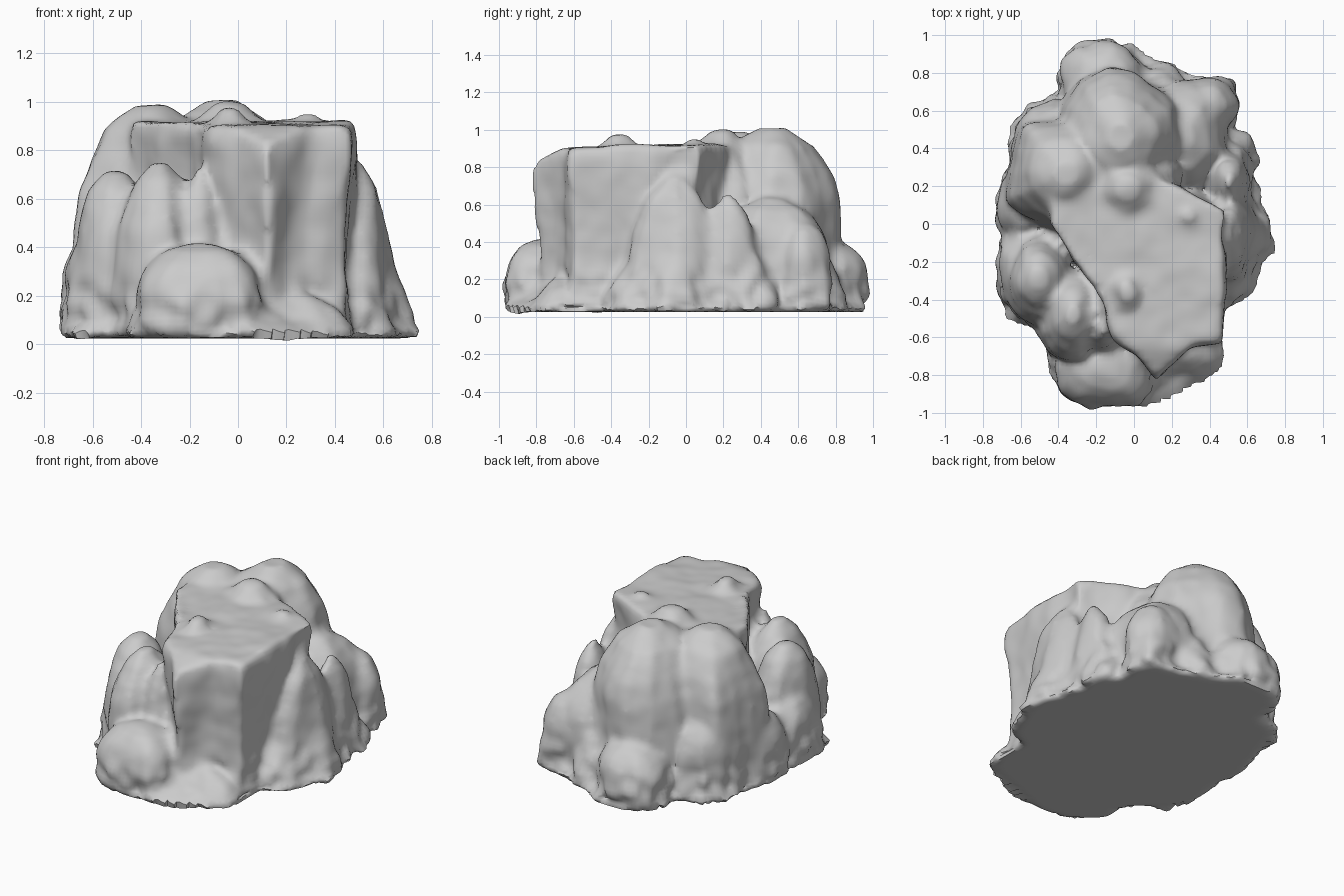
import bpy, bmesh, math
from mathutils import Vector, noise

cube = bpy.data.objects.get("Cube")
if cube:
    bpy.data.objects.remove(cube, do_unlink=True)

stone = bpy.data.materials.new("pale grey stone")
stone.use_nodes = True
GREY = (0.6, 0.6, 0.6, 1)
stone.diffuse_color = GREY
stone.node_tree.nodes["Principled BSDF"].inputs["Base Color"].default_value = GREY

# Side profiles: (share of height, share of radius)
DOME = [(0, 1), (.3, .88), (.6, .68), (.85, .42), (1, .12)]
TOWER = [(0, 1), (.4, .99), (.62, .95), (.76, .82), (.9, .58), (1, .2)]
BLOCK = [(0, .93), (.5, .95), (.93, 1), (1, .97)]
SKIRT = [(0, .97), (.3, 1), (1, .86)]
FLOOR = .025
parts = []


def loft(name, outline, centre, height, profile):
    """Stack scaled copies of an outline into a closed rock."""
    bm = bmesh.new()
    c = Vector(centre)
    rings = []
    for t, s in profile:
        ring = []
        for p in outline:
            q = c + (Vector(p) - c) * s
            ring.append(bm.verts.new((q.x, q.y, FLOOR + t * (height - FLOOR))))
        rings.append(ring)
    n = len(outline)
    for low, high in zip(rings, rings[1:]):
        for i in range(n):
            j = (i + 1) % n
            bm.faces.new((low[i], low[j], high[j], high[i]))
    bm.faces.new(rings[0][::-1])
    bm.faces.new(rings[-1])
    bmesh.ops.recalc_face_normals(bm, faces=bm.faces)
    me = bpy.data.meshes.new(name)
    bm.to_mesh(me)
    bm.free()
    ob = bpy.data.objects.new(name, me)
    bpy.context.collection.objects.link(ob)
    parts.append(ob)
    return ob


def lobe(name, x, y, rx, ry, height, profile=DOME):
    """Irregular angular buttress."""
    pts = []
    for i in range(14):
        a = math.tau * i / 14
        d = Vector((math.cos(a), math.sin(a), 0))
        k = 1 + .16 * noise.noise(d * 1.8 + Vector((x * 9, y * 9, 3)))
        pts.append((x + d.x * rx * k, y + d.y * ry * k))
    return loft(name, pts, (x, y), height, profile)


# Flared foot
foot = [(0, -.97), (-.28, -.96), (-.43, -.84), (-.45, -.64), (-.66, -.48), (-.74, -.27),
        (-.71, -.1), (-.75, .13), (-.68, .36), (-.6, .58), (-.41, .7), (-.38, .86), (-.2, .96),
        (-.03, .99), (.14, .87), (.27, .83), (.5, .76), (.56, .6), (.53, .46), (.64, .42), (.65, .2),
        (.75, .02), (.73, -.14), (.64, -.36), (.49, -.44), (.5, -.7), (.28, -.86)]
loft("foot", foot, (0, 0), .13, SKIRT)

# Flat-topped main block with a hollow front and a low overhanging corner
plateau = [(.12, -.83), (.29, -.66), (.46, -.63), (.47, -.3), (.49, .07), (.2, .21), (-.1, .4),
           (-.45, .2), (-.46, 0), (-.34, -.18), (-.21, -.33), (-.16, -.52), (-.05, -.66)]
block = loft("main_block", plateau, (.25, -.2), .92, BLOCK)
for v in block.data.vertices:
    if v.co.z > .8 and v.co.y < -.5:
        v.co.z -= .09 if v.co.y < -.7 else .02
lobe("block_crest", -.04, -.36, .17, .24, .98, TOWER)
lobe("block_rear_ridge", .29, .04, .16, .13, .95, TOWER)

# Rear summit and shoulders
lobe("rear_summit", -.07, .46, .34, .38, 1.01, TOWER)
lobe("left_summit", -.36, .27, .33, .32, .99, TOWER)
lobe("middle_summit", -.03, .18, .3, .28, 1, TOWER)
lobe("rear_gully_rock", .26, .47, .25, .3, .64, TOWER)

# Front buttresses
lobe("front_buttress", -.32, -.48, .19, .24, .75, TOWER)
lobe("front_inner_buttress", -.16, -.56, .15, .17, .72)
lobe("front_outer_buttress", -.5, -.29, .17, .25, .71, TOWER)
lobe("front_mound", -.15, -.76, .26, .22, .42, TOWER)
lobe("front_mound_spread", -.1, -.73, .36, .22, .3)
lobe("front_slope", .2, -.66, .32, .2, .22)

# Side buttresses and boulders
lobe("left_boulder", -.59, .1, .14, .22, .44, TOWER)
lobe("left_front_boulder", -.6, -.22, .13, .22, .45, TOWER)
lobe("left_rear_boulder", -.46, .5, .16, .17, .52, TOWER)
lobe("right_spire", .5, -.05, .17, .32, .76)
lobe("right_spire_foot", .6, -.06, .12, .22, .36)
lobe("right_rear_spire", .5, .22, .15, .22, .66)
lobe("right_rear_foot", .55, .35, .11, .15, .36)
lobe("right_front_slope", .5, -.26, .15, .2, .3)
lobe("rear_right_boulder", .4, .63, .16, .16, .5, TOWER)
lobe("rear_boulder", -.16, .77, .23, .21, .41, TOWER)
lobe("rear_low_boulder", .14, .72, .18, .14, .36)

# Fuse the parts into one rock
bpy.ops.object.select_all(action='DESELECT')
for ob in parts:
    ob.select_set(True)
rock = parts[0]
bpy.context.view_layer.objects.active = rock
bpy.ops.object.join()
rock.name = rock.data.name = "rock_formation"
fuse = rock.modifiers.new("fuse", 'REMESH')
fuse.mode = 'VOXEL'
fuse.voxel_size = .024
bpy.ops.object.modifier_apply(modifier=fuse.name)
soft = rock.modifiers.new("soften", 'SMOOTH')
soft.factor = .5
soft.iterations = 4
bpy.ops.object.modifier_apply(modifier=soft.name)

# Weathering: upright folds above, ragged knobs round the foot
bm = bmesh.new()
bm.from_mesh(rock.data)
bm.normal_update()
moves = []
for v in bm.verts:
    p, n = v.co, v.normal
    if n.z < -.7 and p.z < .06:
        moves.append(Vector())
        continue
    side = 1 - abs(n.z)
    fold = noise.noise(Vector((p.x * 5, p.y * 5, p.z * 2)))
    knob = noise.noise(p * 11)
    low = max(0, 1 - p.z / .3)
    move = n * (fold * (.012 + .03 * side) + knob * (.005 + .055 * low * side))
    move.z -= .03 * max(0, knob) * low * side
    moves.append(move)
for v, m in zip(bm.verts, moves):
    v.co += m
    v.co.z = max(v.co.z, 0)
bm.to_mesh(rock.data)
bm.free()

rock.data.materials.clear()
rock.data.materials.append(stone)
bpy.ops.object.shade_smooth_by_angle(angle=math.radians(60))
